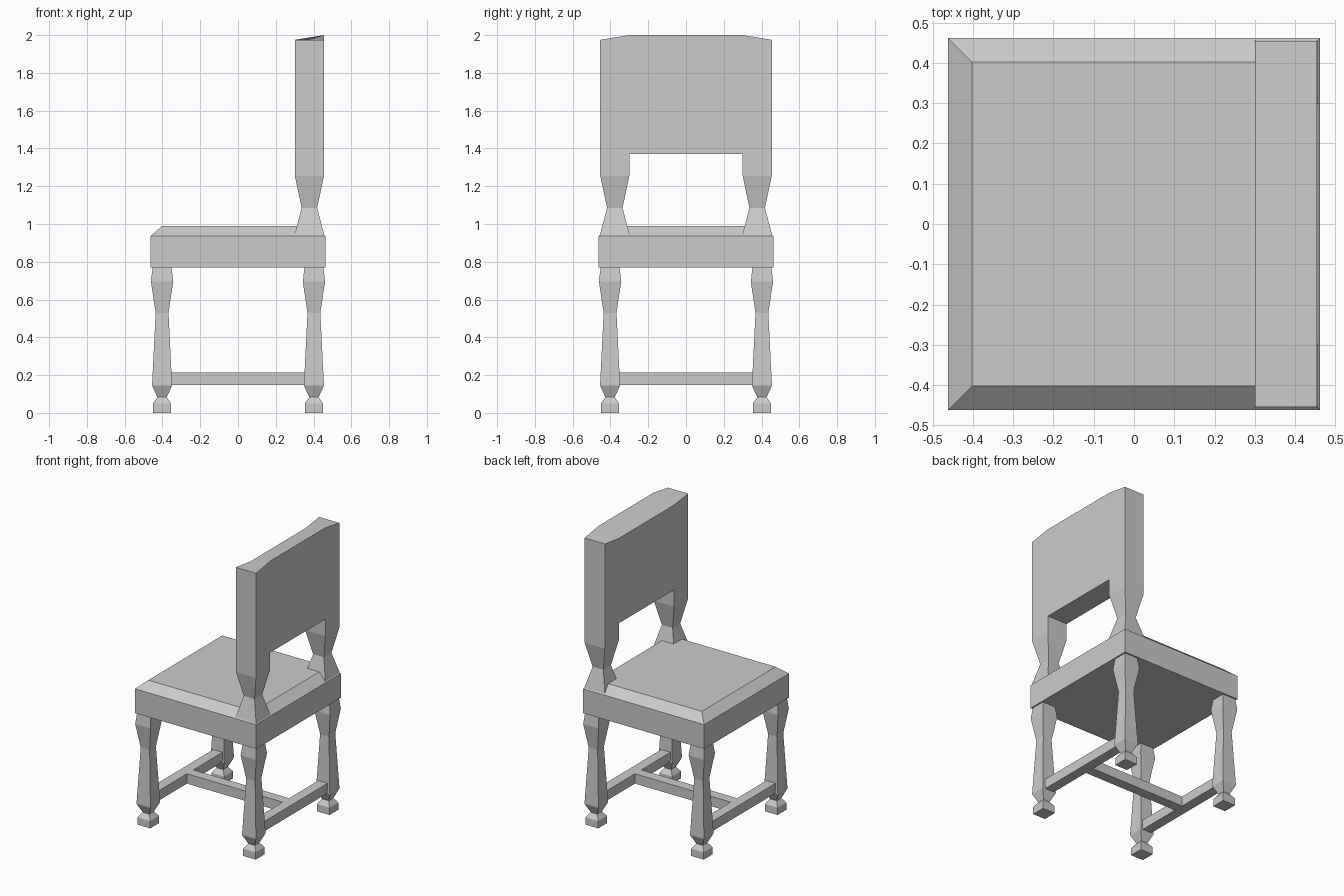
import bpy, bmesh

if "Cube" in bpy.data.objects:
    bpy.data.objects.remove(bpy.data.objects["Cube"])


def loft(name, rings):
    """Skin a list of four-point rings and cap both ends."""
    bm = bmesh.new()
    loops = [[bm.verts.new(p) for p in ring] for ring in rings]
    for a, b in zip(loops, loops[1:]):
        for i in range(4):
            j = (i + 1) % 4
            bm.faces.new((a[i], a[j], b[j], b[i]))
    bm.faces.new(loops[0])
    bm.faces.new(loops[-1])
    bmesh.ops.recalc_face_normals(bm, faces=bm.faces)
    mesh = bpy.data.meshes.new(name)
    bm.to_mesh(mesh)
    bm.free()
    obj = bpy.data.objects.new(name, mesh)
    bpy.context.collection.objects.link(obj)
    return obj


def square(cx, cy, half, z):
    return [(cx + sx * half, cy + sy * half, z)
            for sx, sy in ((-1, -1), (1, -1), (1, 1), (-1, 1))]


def box(name, x0, x1, y0, y1, z0, z1):
    return loft(name, [[(x0, y0, z), (x1, y0, z), (x1, y1, z), (x0, y1, z)]
                       for z in (z0, z1)])


# Turned-style square legs: (height, half width)
LEG = [(0, .048), (.05, .048), (.083, .025), (.145, .053),
       (.53, .034), (.695, .059), (.77, .05)]
for fx, side_x in ((-.402, "front"), (.402, "rear")):
    for fy, side_y in ((-.402, "right"), (.402, "left")):
        loft(f"{side_x}_{side_y}_leg", [square(fx, fy, h, z) for z, h in LEG])

# H-shaped stretcher
for x, label in ((-.4, "front"), (.4, "rear")):
    box(f"{label}_stretcher", x - .035, x + .035, -.36, .36, .147, .215)
box("middle_stretcher", -.365, .365, -.035, .035, .147, .215)

# Seat with bevelled top
loft("seat", [square(0, 0, .462, .77), square(0, 0, .462, .937),
              square(0, 0, .402, .99)])

# Back posts: (height, half width)
POST = [(.937, .08), (1.085, .041), (1.255, .077), (1.37, .077)]
for y, label in ((-.377, "right"), (.377, "left")):
    loft(f"{label}_back_post", [square(.378, y, h, z) for z, h in POST])

# Back panel, skinned sideways so the top edge rises behind and dips in front
PANEL = [(-.454, 1.975, 1.975), (-.30, 1.955, 2.0),
         (.30, 1.955, 2.0), (.454, 1.975, 1.975)]
loft("back_panel", [[(.301, y, 1.37), (.455, y, 1.37),
                     (.455, y, z_rear), (.301, y, z_front)]
                    for y, z_front, z_rear in PANEL])
